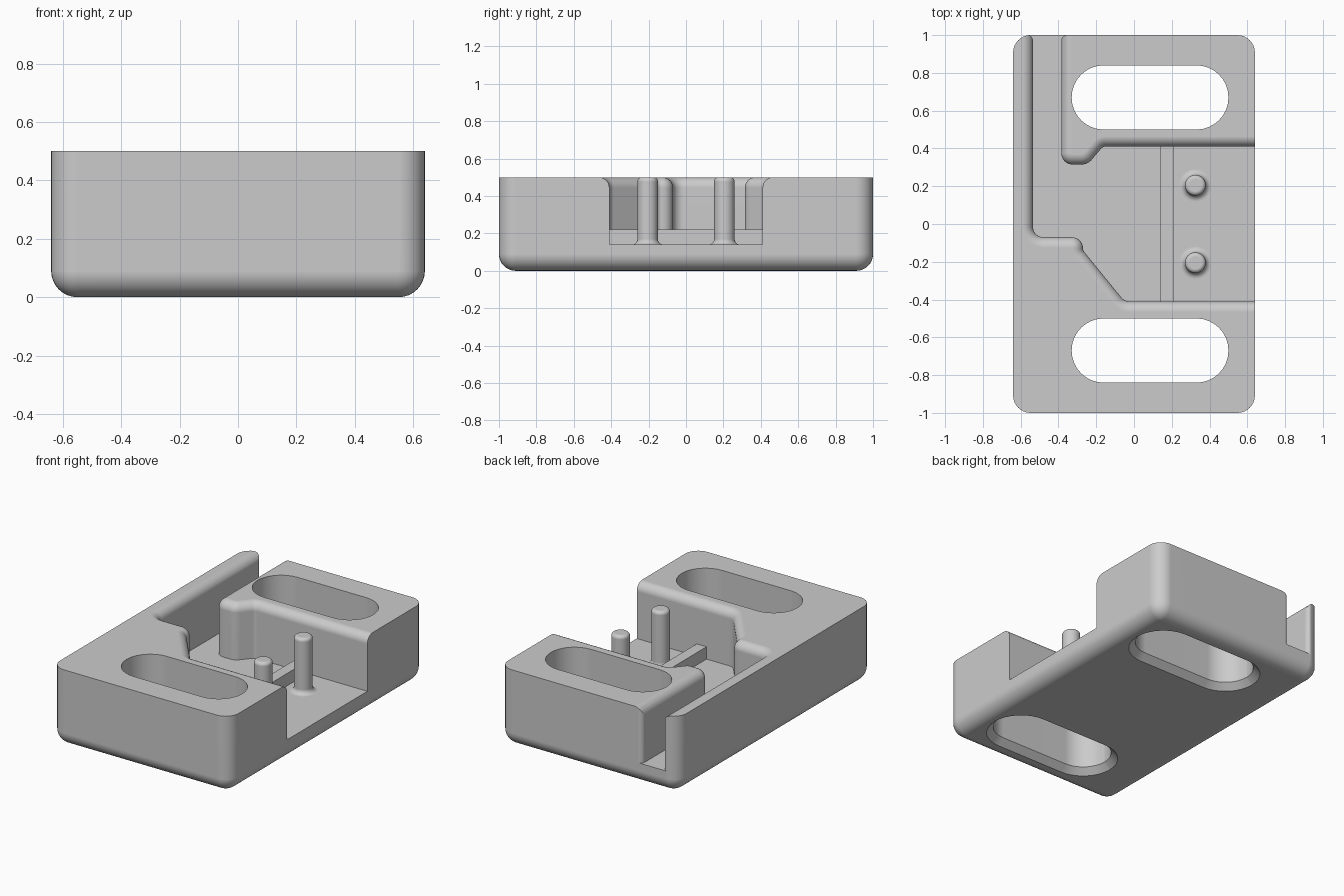
import bpy, bmesh, math
from mathutils import Vector

if "Cube" in bpy.data.objects:
    bpy.data.objects.remove(bpy.data.objects["Cube"], do_unlink=True)

HALF_X, TOP, FLOOR, FILLET, STEPS = 0.64, 0.5, 0.14, 0.055, 8

grey = bpy.data.materials.new("plain grey")
grey.use_nodes = True
grey.diffuse_color = (0.6, 0.6, 0.6, 1)
grey.node_tree.nodes["Principled BSDF"].inputs["Base Color"].default_value = grey.diffuse_color


def rounded(corners):
    """Counter-clockwise outline from (x, y, radius) corners."""
    out = []
    for i, (x, y, r) in enumerate(corners):
        p = Vector((x, y, 0))
        if r == 0:
            out.append(p)
            continue
        a = (Vector((*corners[i - 1][:2], 0)) - p).normalized()
        b = (Vector((*corners[(i + 1) % len(corners)][:2], 0)) - p).normalized()
        half = a.angle(b) / 2
        centre = p + (a + b).normalized() * r / math.sin(half)
        reach = r / math.tan(half)
        u, v = p + a * reach - centre, p + b * reach - centre
        turn = math.atan2(u.x * v.y - u.y * v.x, u.dot(v))
        start = math.atan2(u.y, u.x)
        for k in range(STEPS + 1):
            t = start + turn * k / STEPS
            out.append(centre + Vector((math.cos(t), math.sin(t), 0)) * r)
    return out


def rectangle(cx, cy, hx, hy, r):
    return rounded([(cx + sx * hx, cy + sy * hy, r)
                    for sx, sy in ((-1, -1), (1, -1), (1, 1), (-1, 1))])


def offset(outline, d):
    """Move an outline outwards by d."""
    out = []
    for i, p in enumerate(outline):
        e = (p - outline[i - 1]).normalized()
        f = (outline[(i + 1) % len(outline)] - p).normalized()
        m, n = Vector((e.y, -e.x, 0)), Vector((f.y, -f.x, 0))
        out.append(p + (m + n) * d / (1 + m.dot(n)))
    return out


def loft(name, outline, profile):
    """Solid through the outline at each (offset, height) of the profile."""
    bm = bmesh.new()
    rings = [[bm.verts.new((p.x, p.y, z)) for p in offset(outline, d)] for d, z in profile]
    for low, high in zip(rings, rings[1:]):
        for i in range(len(low)):
            bm.faces.new((low[i - 1], low[i], high[i], high[i - 1]))
    bm.faces.new(rings[0][::-1])
    bm.faces.new(rings[-1])
    mesh = bpy.data.meshes.new(name)
    bm.to_mesh(mesh)
    bm.free()
    mesh.materials.append(grey)
    obj = bpy.data.objects.new(name, mesh)
    bpy.context.collection.objects.link(obj)
    return obj


def activate(obj):
    bpy.ops.object.select_all(action="DESELECT")
    obj.select_set(True)
    bpy.context.view_layer.objects.active = obj


def cut(target, cutter):
    cutter.hide_render = True
    activate(target)
    mod = target.modifiers.new("cut", "BOOLEAN")
    mod.operation, mod.solver, mod.object = "DIFFERENCE", "EXACT", cutter
    bpy.ops.object.modifier_apply(modifier=mod.name)
    bpy.data.objects.remove(cutter, do_unlink=True)


def smooth(obj):
    activate(obj)
    bpy.ops.object.shade_smooth_by_angle(angle=math.radians(30))
    mod = obj.modifiers.new("even shading", "WEIGHTED_NORMAL")
    mod.keep_sharp = True


def quarter(r):
    """Points (1 - cos, sin) of a quarter circle."""
    angles = [math.pi / 2 * k / STEPS for k in range(STEPS + 1)]
    return [(r * (1 - math.cos(a)), r * math.sin(a)) for a in angles]


# Block with rounded corners and underside
R = 0.09
body = loft("body", rectangle(0, 0, HALF_X, 1, R + 0.002),
            [(-d, R - h) for d, h in reversed(quarter(R))] + [(0, TOP)])

# Pocket with a back channel and rounded rim
pocket = rounded([(0.8, 0.41, 0), (-0.165, 0.41, 0.03), (-0.245, 0.315, 0.07),
                  (-0.385, 0.315, 0.06), (-0.385, 1.2, 0), (-0.535, 1.2, 0),
                  (-0.535, -0.07, 0.055), (-0.27, -0.07, 0.058), (-0.27, -0.14, 0.03),
                  (-0.05, -0.41, 0.06), (0.8, -0.41, 0)])
rim = [(d, TOP - FILLET + h) for d, h in quarter(FILLET)]
cut(body, loft("pocket_cutter", pocket, [(0, FLOOR)] + rim + [(FILLET, TOP + 0.1)]))

# Rounded upright edges at the channel mouth
for x, s in ((-0.385, 1), (-0.535, -1)):
    r = 0.03
    arc = [Vector((x + s * d, 1 - r + h, 0)) for d, h in quarter(r)]
    shape = arc + [Vector((x + s * r, 1.02, 0)), Vector((x - s * 0.02, 1.02, 0)),
                   Vector((x - s * 0.02, 1 - r, 0))]
    if s < 0:
        shape.reverse()
    cut(body, loft("mouth_cutter", shape, [(0, FLOOR), (0, TOP + 0.1)]))

# Long through slots, chamfered underneath
for s in (-1, 1):
    slot = rectangle(0.085, s * 0.67, 0.415, 0.17, 0.1695)
    cut(body, loft("slot_cutter", slot, [(0.04, -0.1), (0.04, 0), (0, 0.04), (0, TOP + 0.1)]))
smooth(body)

# Raised rail across the pocket floor
loft("rail", rectangle(0.175, 0, 0.035, 0.41, 0), [(0, FLOOR - 0.02), (0, 0.22)])

# Pins with flared feet and rounded tops
foot, tip = 0.03, 0.022
for side, s in (("front", -1), ("back", 1)):
    circle = [Vector((0.325 + 0.055 * math.cos(a), s * 0.205 + 0.055 * math.sin(a), 0))
              for a in (math.tau * k / 40 for k in range(40))]
    profile = [(foot, FLOOR - 0.02)]
    profile += [(d, FLOOR + foot - h) for d, h in reversed(quarter(foot))]
    profile += [(-d, TOP - tip + h) for d, h in quarter(tip)]
    smooth(loft(side + "_pin", circle, profile))
